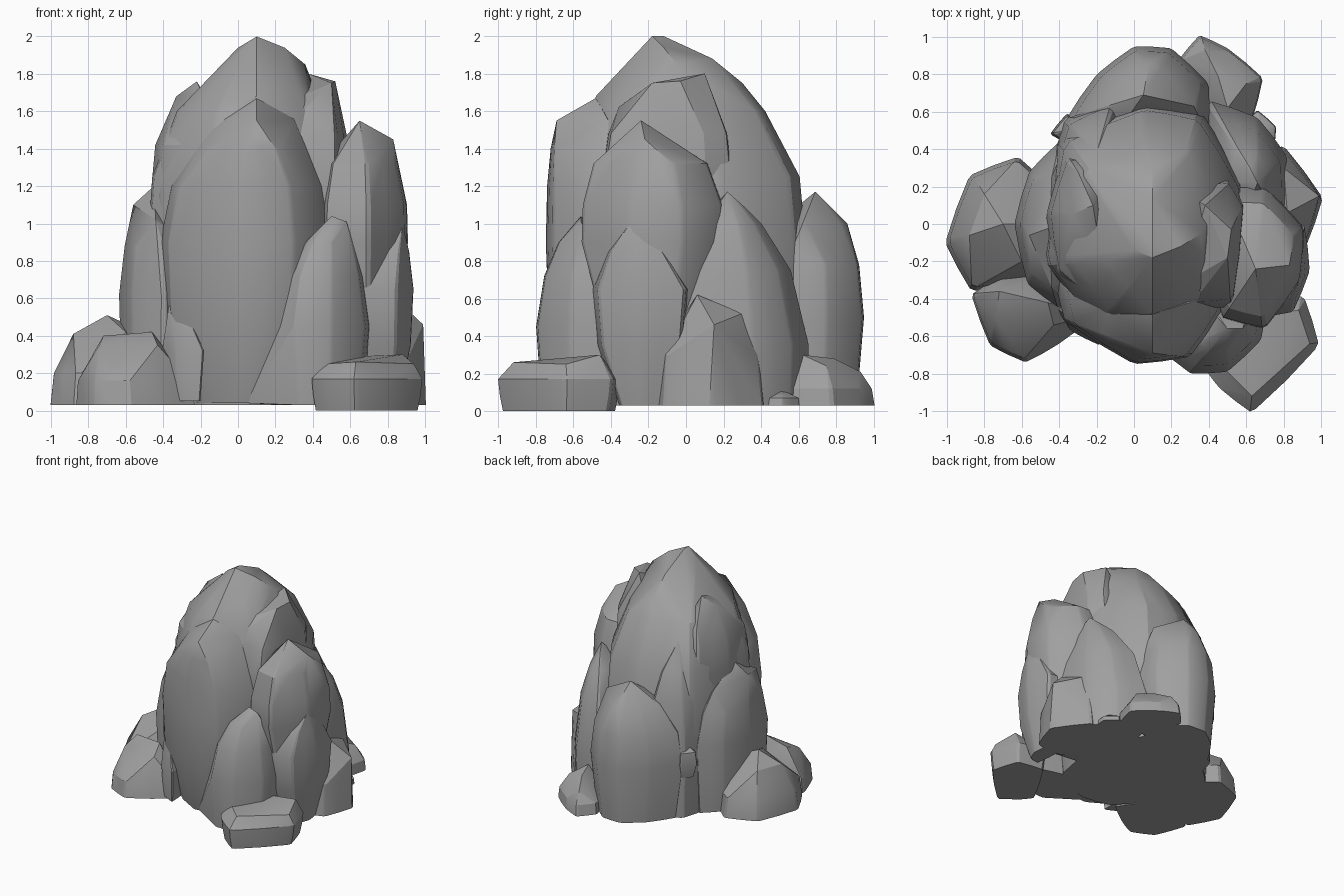
import bpy
import bmesh
from math import radians
from mathutils import Vector

cube = bpy.data.objects.get("Cube")
if cube:
    bpy.data.objects.remove(cube, do_unlink=True)

# One plain stone colour
stone = bpy.data.materials.new("grey stone")
stone.use_nodes = True
colour = (0.35, 0.35, 0.35, 1)
stone.diffuse_color = colour
stone.node_tree.nodes["Principled BSDF"].inputs["Base Color"].default_value = colour
stone.node_tree.nodes["Principled BSDF"].inputs["Roughness"].default_value = 0.9


def weathered_outline(corners, cut=0.06, bulge=0.015):
    """Chip the corners of a plan outline and swell its sides slightly."""
    corners = [Vector(c) for c in corners]
    centre = sum(corners, Vector((0, 0))) / len(corners)
    ring = []
    for start, end in zip(corners, corners[1:] + corners[:1]):
        side = end - start
        outward = Vector((side.y, -side.x))
        middle = (start + end) / 2
        if outward.dot(middle - centre) < 0:
            outward.negate()
        ring += [start + side * cut, middle + outward * bulge, end - side * cut]
    return ring, centre


def rock(name, corners, levels, tips):
    """Chiselled boulder: scaled copies of its outline closed over by peak points.

    Levels up to the widest one scale about the middle of the outline,
    and the levels above it draw in towards the first tip."""
    ring, centre = weathered_outline(corners)
    peak = Vector(tips[0][:2])
    widest = max(levels, key=lambda level: level[1])[0]
    bm = bmesh.new()
    for height, scale in levels:
        anchor = centre if height <= widest else peak
        for point in ring:
            spot = anchor + (point - anchor) * scale
            bm.verts.new((spot.x, spot.y, height))
    for tip in tips:
        bm.verts.new(tip)
    bmesh.ops.convex_hull(bm, input=bm.verts[:])
    loose = [v for v in bm.verts if not v.link_faces]
    bmesh.ops.delete(bm, geom=loose, context="VERTS")
    bmesh.ops.dissolve_limit(bm, angle_limit=radians(2),
                             verts=bm.verts[:], edges=bm.edges[:])
    bmesh.ops.recalc_face_normals(bm, faces=bm.faces[:])
    # Soft faces between crisp broken edges
    for face in bm.faces:
        face.smooth = True
    for edge in bm.edges:
        edge.smooth = edge.calc_face_angle(0) < radians(24)
    mesh = bpy.data.meshes.new(name)
    bm.to_mesh(mesh)
    bm.free()
    mesh.materials.append(stone)
    obj = bpy.data.objects.new(name, mesh)
    bpy.context.collection.objects.link(obj)
    return obj


# Central mass and its shoulders
rock("main_column",
     [(-.5, -.2), (-.2, -.57), (.1, -.62), (.5, -.42), (.6, .2), (.36, .6), (.05, .66), (-.4, .47)],
     [(.03, .9), (.7, 1), (1.25, .94), (1.6, .72), (1.78, .42)],
     [(.1, -.18, 2), (.1, -.12, 2), (.25, -.12, 1.94), (.36, -.05, 1.85), (0, -.14, 1.94),
      (.1, .14, 1.88), (.1, .3, 1.75), (.1, -.48, 1.68), (.1, -.42, 1.74)])
rock("left_shoulder",
     [(-.47, .05), (-.42, -.28), (-.25, -.42), (0, -.1), (-.1, .36), (-.37, .37)],
     [(.3, .9), (1.15, 1), (1.42, .9)],
     [(-.22, .1, 1.76), (-.33, .05, 1.68), (-.17, -.2, 1.65), (-.3, .28, 1.58)])
rock("right_shoulder",
     [(.27, -.46), (.53, -.44), (.59, .1), (.5, .25), (.2, .2)],
     [(.8, .9), (1.2, 1), (1.48, .9)],
     [(.52, -.03, 1.76), (.5, -.18, 1.75), (.26, -.32, 1.65), (.36, -.36, 1.62), (.38, .1, 1.8)])

# Upright slabs leaning on the central mass
rock("front_slab",
     [(-.42, -.3), (-.37, -.52), (0, -.75), (.3, -.71), (.5, -.42), (.45, -.1), (-.35, -.1)],
     [(.04, .6), (.45, .95), (.9, 1), (1.2, .88), (1.4, .55)],
     [(.1, -.69, 1.55), (.1, -.48, 1.67), (-.12, -.42, 1.56), (.3, -.42, 1.56)])
rock("tall_right_slab",
     [(.46, -.5), (.7, -.56), (.89, -.3), (.91, -.02), (.7, .2), (.45, .2)],
     [(.3, .6), (.9, 1), (1.1, .98), (1.32, .8)],
     [(.65, -.24, 1.55), (.83, -.22, 1.45), (.5, -.28, 1.38)])
rock("front_right_wedge",
     [(.22, -.69), (.3, -.8), (.5, -.79), (.68, -.62), (.71, -.4), (.3, -.3)],
     [(.03, .85), (.45, 1), (.72, .82), (.9, .5)],
     [(.5, -.56, 1.04), (.58, -.56, 1.01), (.04, -.6, .04)])
rock("right_slab",
     [(.65, -.5), (.85, -.47), (.94, -.25), (.91, 0), (.6, .02)],
     [(.03, .45), (.35, .9), (.65, 1), (.85, .6)],
     [(.88, -.3, 1), (.7, -.32, .78)])
rock("back_right_slab",
     [(.5, -.15), (.82, -.08), (.82, .36), (.66, .57), (.4, .66), (.3, .2)],
     [(.03, .97), (.35, 1), (.75, .78), (1, .42)],
     [(.66, .22, 1.17), (.62, .3, 1.1), (.7, -.2, .06)])
rock("back_slab",
     [(-.37, .55), (-.2, .8), (0, .95), (.2, .94), (.4, .75), (.4, .5), (-.2, .3)],
     [(.03, .85), (.5, 1), (.78, .9), (1, .55)],
     [(.05, .69, 1.17), (.08, .86, 1), (.32, .63, 1.02)])
rock("back_left_slab",
     [(-.44, .3), (-.37, .56), (-.1, .68), (.05, .3)],
     [(.03, .9), (.6, 1), (1, .85), (1.25, .55)],
     [(-.2, .38, 1.48)])
rock("left_slab",
     [(-.4, -.45), (-.57, -.32), (-.64, 0), (-.56, .28), (-.4, .44), (-.2, .2), (-.2, -.3)],
     [(.03, .92), (.62, 1), (.88, .84)],
     [(-.45, -.02, 1.2), (-.56, -.06, 1.1), (-.44, .25, 1.05), (-.44, -.34, 1.02)])

# Low boulders around the foot
rock("right_boulder",
     [(.75, -.17), (.92, -.12), (1.01, .14), (.8, .42), (.6, .32), (.6, -.1)],
     [(.03, 1), (.3, .92)],
     [(.82, .06, .62), (.99, .15, .46), (.8, .3, .52)])
rock("left_boulder",
     [(-1.01, -.1), (-.88, .26), (-.62, .36), (-.45, .2), (-.5, -.3), (-.87, -.36)],
     [(.03, 1), (.2, .94)],
     [(-.7, 0, .51), (-.88, -.06, .41), (-.8, .16, .41), (-.5, 0, .42), (-.6, -.2, .42)])
rock("front_left_boulder",
     [(-.87, -.38), (-.77, -.65), (-.58, -.74), (-.4, -.64), (-.22, -.5), (-.4, -.25), (-.7, -.25)],
     [(.03, 1), (.16, .94)],
     [(-.72, -.36, .4), (-.46, -.42, .42), (-.6, -.55, .31), (-.43, -.54, .35), (-.74, -.5, .35)])
rock("front_right_boulder",
     [(.39, -.79), (.46, -.88), (.63, -1.01), (.99, -.65), (.91, -.39), (.65, -.35)],
     [(0, .92), (.08, .97), (.17, 1)],
     [(.47, -.76, .25), (.63, -.92, .26), (.94, -.64, .25), (.88, -.46, .3), (.64, -.5, .29)])
rock("back_boulder",
     [(.24, .88), (.35, 1.01), (.5, .94), (.69, .78), (.63, .55), (.35, .55)],
     [(.03, 1), (.12, .96)],
     [(.5, .62, .3), (.45, .79, .28), (.38, .93, .21), (.6, .75, .24)])

# Small chips
rock("front_chip",
     [(-.41, -.45), (-.34, -.57), (-.18, -.65), (-.2, -.4)],
     [(.05, .8), (.32, 1)],
     [(-.37, -.48, .56), (-.28, -.54, .53)])
rock("back_left_chip",
     [(-.45, .48), (-.36, .59), (-.26, .54), (-.26, .38)],
     [(.38, .7), (.5, 1), (.6, .85)],
     [(-.35, .5, .66)])
rock("pebble",
     [(.62, .4), (.75, .41), (.76, .52), (.66, .61), (.55, .5)],
     [(.03, 1), (.07, .95)],
     [(.68, .5, .12)])
